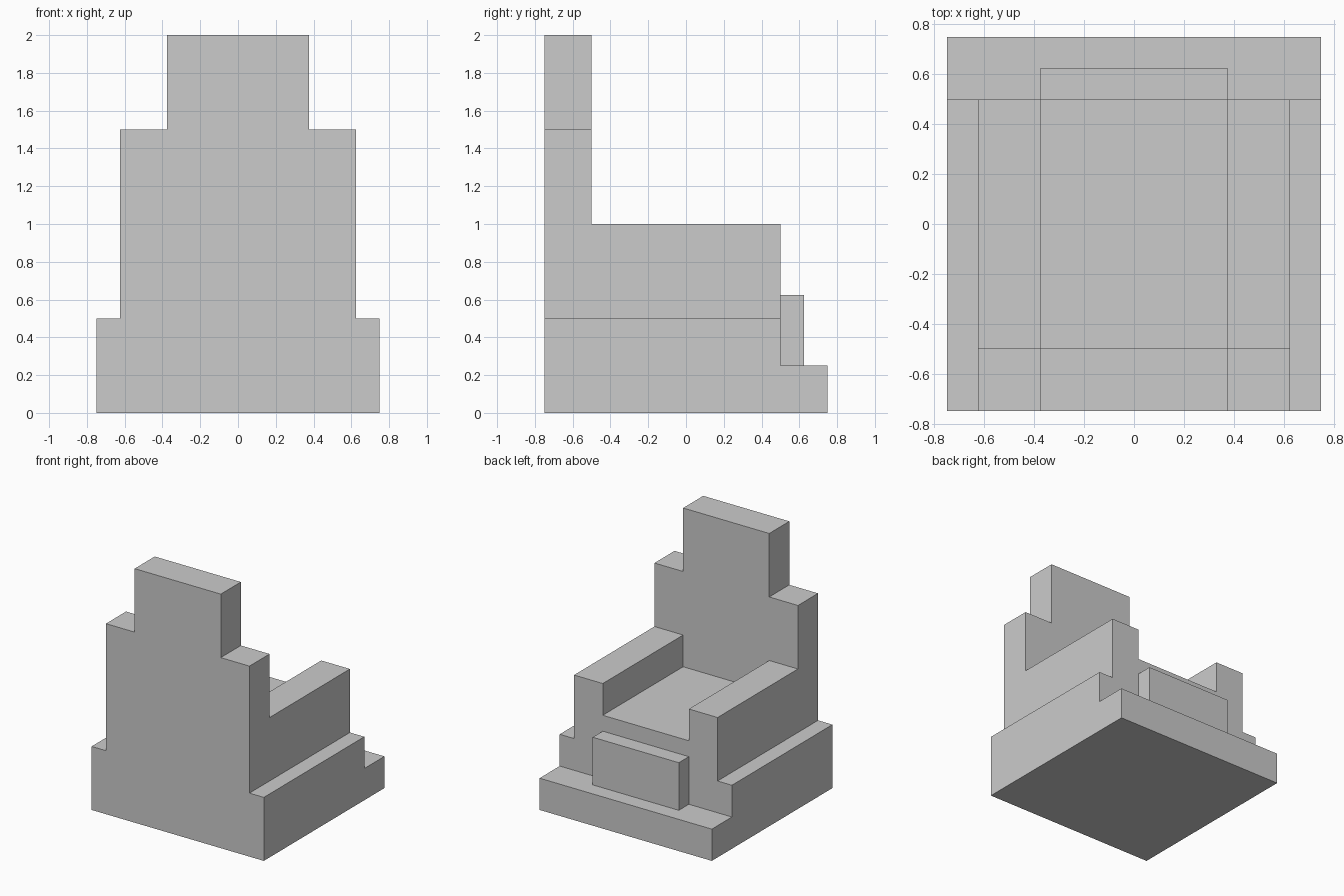
import bpy
import bmesh

if "Cube" in bpy.data.objects:
    bpy.data.objects.remove(bpy.data.objects["Cube"])


def extrude_profile(name, half, y0, y1):
    """Mirror a right-hand x/z outline across x = 0 and extrude it from y0 to y1."""
    outline = half + [(-x, z) for x, z in reversed(half)]
    bm = bmesh.new()
    face = bm.faces.new([bm.verts.new((x, y0, z)) for x, z in outline])
    result = bmesh.ops.extrude_face_region(bm, geom=[face], use_keep_orig=True)
    moved = [v for v in result["geom"] if isinstance(v, bmesh.types.BMVert)]
    bmesh.ops.translate(bm, verts=moved, vec=(0, y1 - y0, 0))
    bmesh.ops.recalc_face_normals(bm, faces=bm.faces)
    mesh = bpy.data.meshes.new(name)
    bm.to_mesh(mesh)
    bm.free()
    obj = bpy.data.objects.new(name, mesh)
    bpy.context.collection.objects.link(obj)
    return obj


# Stepped backrest, down to the ground
extrude_profile("backrest", [(0.75, 0), (0.75, 0.5), (0.625, 0.5), (0.625, 1.5),
                             (0.375, 1.5), (0.375, 2.0)], -0.75, -0.5)

# Seat between two armrests, with a ledge along each side
extrude_profile("seat_and_armrests", [(0.75, 0), (0.75, 0.5), (0.625, 0.5), (0.625, 1.0),
                                      (0.375, 1.0), (0.375, 0.75)], -0.5, 0.5)

# Low step at the seat side
extrude_profile("foot_step", [(0.75, 0), (0.75, 0.25)], 0.5, 0.75)

# Raised panel below the seat edge
extrude_profile("seat_panel", [(0.375, 0.25), (0.375, 0.625)], 0.5, 0.625)
